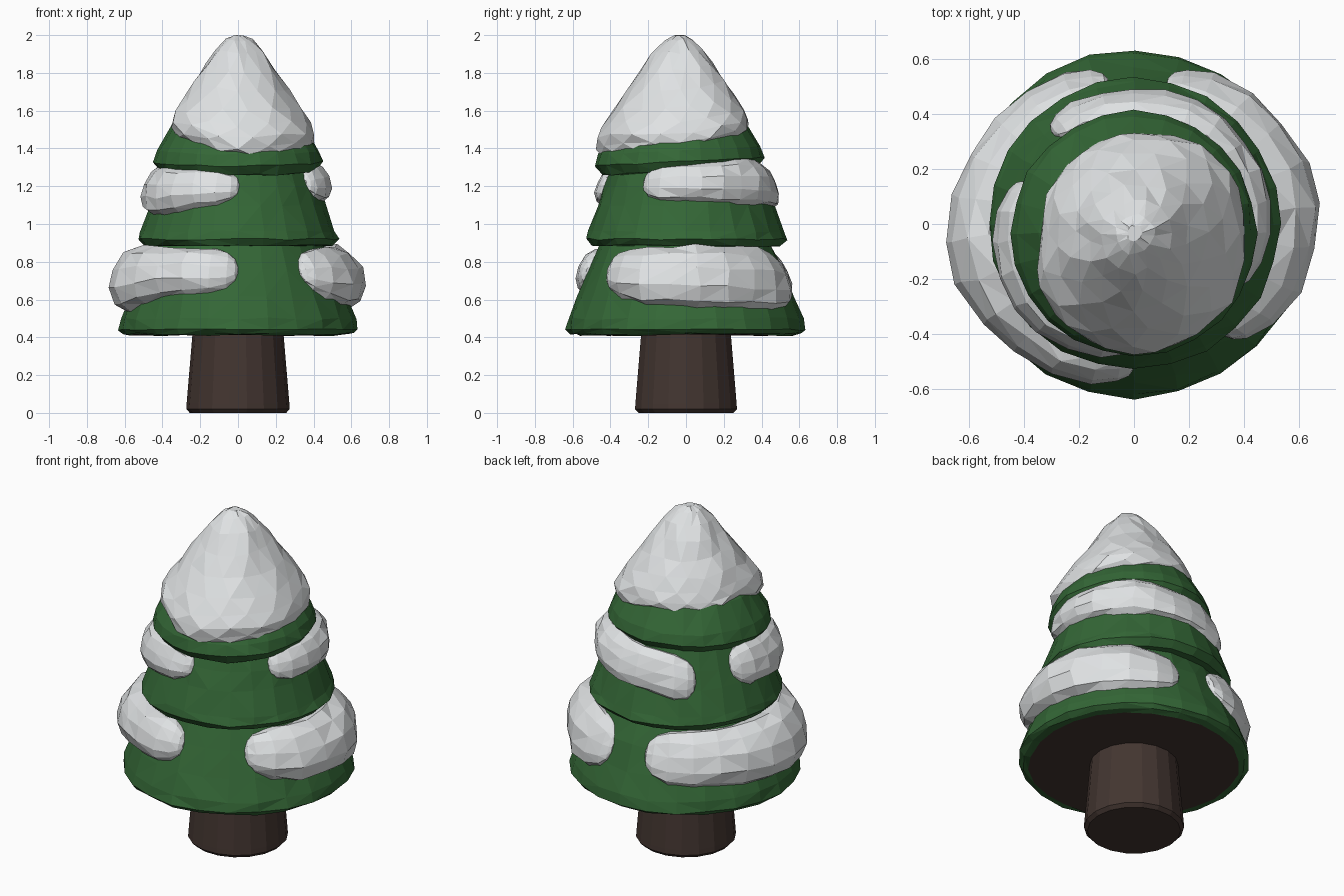
import bpy, bmesh, math, random
from mathutils import Vector

if "Cube" in bpy.data.objects:
    bpy.data.objects.remove(bpy.data.objects["Cube"])

random.seed(4)


def material(name, rgb):
    m = bpy.data.materials.new(name)
    m.diffuse_color = (*rgb, 1)
    m.use_nodes = True
    m.node_tree.nodes["Principled BSDF"].inputs["Base Color"].default_value = m.diffuse_color
    return m


GREEN = material("pine green", (0.034, 0.135, 0.037))
BROWN = material("bark brown", (0.056, 0.036, 0.030))
SNOW = material("snow white", (0.74, 0.76, 0.77))


def loft(name, rings, mats, jitter=0.0, under=False):
    """Skin closed rings of points; cap both ends; flat facets."""
    bm = bmesh.new()
    rows = []
    for ring in rings:
        mid = sum((Vector(p) for p in ring), Vector()) / len(ring)
        size = min((Vector(p) - mid).length for p in ring)
        j = min(jitter, size * 0.1)       # small rings move less, so nothing folds over
        rows.append([bm.verts.new(Vector(p) + Vector([random.uniform(-j, j) for _ in range(3)]))
                     for p in ring])
    n = len(rows[0])
    for a, b in zip(rows, rows[1:]):
        for i in range(n):
            j = (i + 1) % n
            bm.faces.new((a[i], a[j], b[j], b[i]))
    bottom = bm.faces.new(rows[0][::-1])
    bm.faces.new(rows[-1])
    if under:  # second material on the flat underside
        bottom.material_index = 1
    bmesh.ops.recalc_face_normals(bm, faces=bm.faces)
    bmesh.ops.triangulate(bm, faces=[f for f in bm.faces if len(f.verts) == 4])
    me = bpy.data.meshes.new(name)
    bm.to_mesh(me)
    bm.free()
    for m in mats:
        me.materials.append(m)
    ob = bpy.data.objects.new(name, me)
    bpy.context.collection.objects.link(ob)
    return ob


def turned(name, profile, sides, mats, cy=0.0, tilt=0.0, jitter=0.0, under=False):
    """Round part from (radius, height) pairs."""
    rings = []
    for r, z in profile:
        ring = []
        for i in range(sides):
            a = 2 * math.pi * i / sides
            y = r * math.sin(a)
            ring.append((r * math.cos(a), y + cy, z + tilt * y))
        rings.append(ring)
    return loft(name, rings, mats, jitter, under)


def lerp_table(table, x):
    """Smoothly interpolate rows (x, v1, v2, ...)."""
    for p, q in zip(table, table[1:]):
        if x <= q[0]:
            t = max(0, (x - p[0]) / (q[0] - p[0]))
            t = t * t * (3 - 2 * t)
            return [u + (v - u) * t for u, v in zip(p[1:], q[1:])]
    return table[-1][1:]


def snow_roll(name, table, radius_at, slope):
    """Snow roll lying on a tier; rows are (angle, height, half height, thickness)."""
    length = math.hypot(1, slope)
    nr, nz = 1 / length, slope / length
    a0, a1 = table[0][0], table[-1][0]
    end = 15                              # degrees over which the ends round off
    angles = [a0 + end * f for f in (0.01, 0.12, 0.4)]
    steps = max(4, round((a1 - a0 - 2 * end) / 14))
    angles += [a0 + end + (a1 - a0 - 2 * end) * i / steps for i in range(steps + 1)]
    angles += [a1 - end * f for f in (0.4, 0.12, 0.01)]
    rings = []
    for a in angles:
        z, h, d = lerp_table(table, a)
        u = min(1, (a - a0) / end, (a1 - a) / end)
        s = math.sqrt(max(0, 1 - (1 - u) ** 2)) ** 0.85
        ring = []
        for i in range(11):
            t = 2 * math.pi * i / 11
            along, out = h * s * math.sin(t), d * s * math.cos(t)
            r = radius_at(z) + out * nr - along * nz
            ring.append((r * math.cos(math.radians(a)), r * math.sin(math.radians(a)),
                         z + along * nr + out * nz))
        rings.append(ring)
    return loft(name, rings, [SNOW], 0.009)


# Trunk
turned("trunk", [(0.255, 0), (0.274, 0.02), (0.272, 0.05), (0.24, 0.43)], 18, [BROWN])

# Branch tiers
turned("lower_tier", [(0.575, 0.412), (0.61, 0.418), (0.635, 0.44), (0.622, 0.50), (0.575, 0.62),
                      (0.515, 0.76), (0.45, 0.90)], 24, [GREEN, BROWN], jitter=0.006, under=True)
turned("middle_tier", [(0.50, 0.885), (0.532, 0.92), (0.515, 0.96), (0.465, 1.10), (0.43, 1.20),
                       (0.385, 1.31)], 24, [GREEN], jitter=0.006)
turned("upper_tier", [(0.41, 1.28), (0.447, 1.33), (0.428, 1.39), (0.345, 1.53), (0.25, 1.62),
                      (0.09, 1.80)], 24, [GREEN], cy=-0.035, tilt=0.05, jitter=0.005)

# Snow cap: its reach and lower edge change with direction (angle, reach, edge height)
edge = [(-90, 0.445, 1.365), (-45, 0.435, 1.39), (0, 0.41, 1.40), (45, 0.405, 1.46), (90, 0.36, 1.49),
        (135, 0.345, 1.49), (180, 0.34, 1.51), (225, 0.41, 1.45), (270, 0.445, 1.365)]
cap = [(0.78, 0.01), (0.95, 0.0), (1.0, 0.06), (1.0, 0.14), (0.93, 0.24), (0.81, 0.37), (0.65, 0.53),
       (0.49, 0.70), (0.33, 0.85), (0.18, 0.96), (0.07, 1.0)]
rings = []
for k, (f, g) in enumerate(cap):
    ring = []
    for i in range(16):
        deg = -90 + 22.5 * (i + 0.4 * (k % 2))
        reach, low = lerp_table(edge, deg)
        ring.append((f * reach * math.cos(math.radians(deg)),
                     f * reach * math.sin(math.radians(deg)) - 0.03, low + g * (1.998 - low)))
    rings.append(ring)
loft("snow_cap", rings, [SNOW], 0.009)

# Snow rolls on the lower and middle tiers
low_r = lambda z: 0.53 - 0.43 * (z - 0.72)
mid_r = lambda z: 0.425 - 0.41 * (z - 1.20)
snow_roll("lower_snow_left", [(100, 0.73, 0.14, 0.045), (135, 0.72, 0.16, 0.085), (195, 0.705, 0.185, 0.145),
                              (235, 0.75, 0.135, 0.10), (270, 0.755, 0.12, 0.055)], low_r, 0.43)
snow_roll("lower_snow_right", [(-51, 0.75, 0.125, 0.06), (-20, 0.72, 0.165, 0.115), (10, 0.715, 0.18, 0.14),
                               (45, 0.71, 0.175, 0.105), (77, 0.71, 0.15, 0.04)], low_r, 0.43)
snow_roll("middle_snow_left", [(159, 1.20, 0.12, 0.045), (185, 1.19, 0.13, 0.075), (215, 1.175, 0.135, 0.10),
                               (245, 1.19, 0.11, 0.08), (271, 1.20, 0.09, 0.045)], mid_r, 0.40)
snow_roll("middle_snow_right", [(-32, 1.22, 0.10, 0.05), (0, 1.22, 0.11, 0.075), (50, 1.22, 0.125, 0.09),
                                (90, 1.20, 0.12, 0.055), (132, 1.16, 0.13, 0.045)], mid_r, 0.40)
